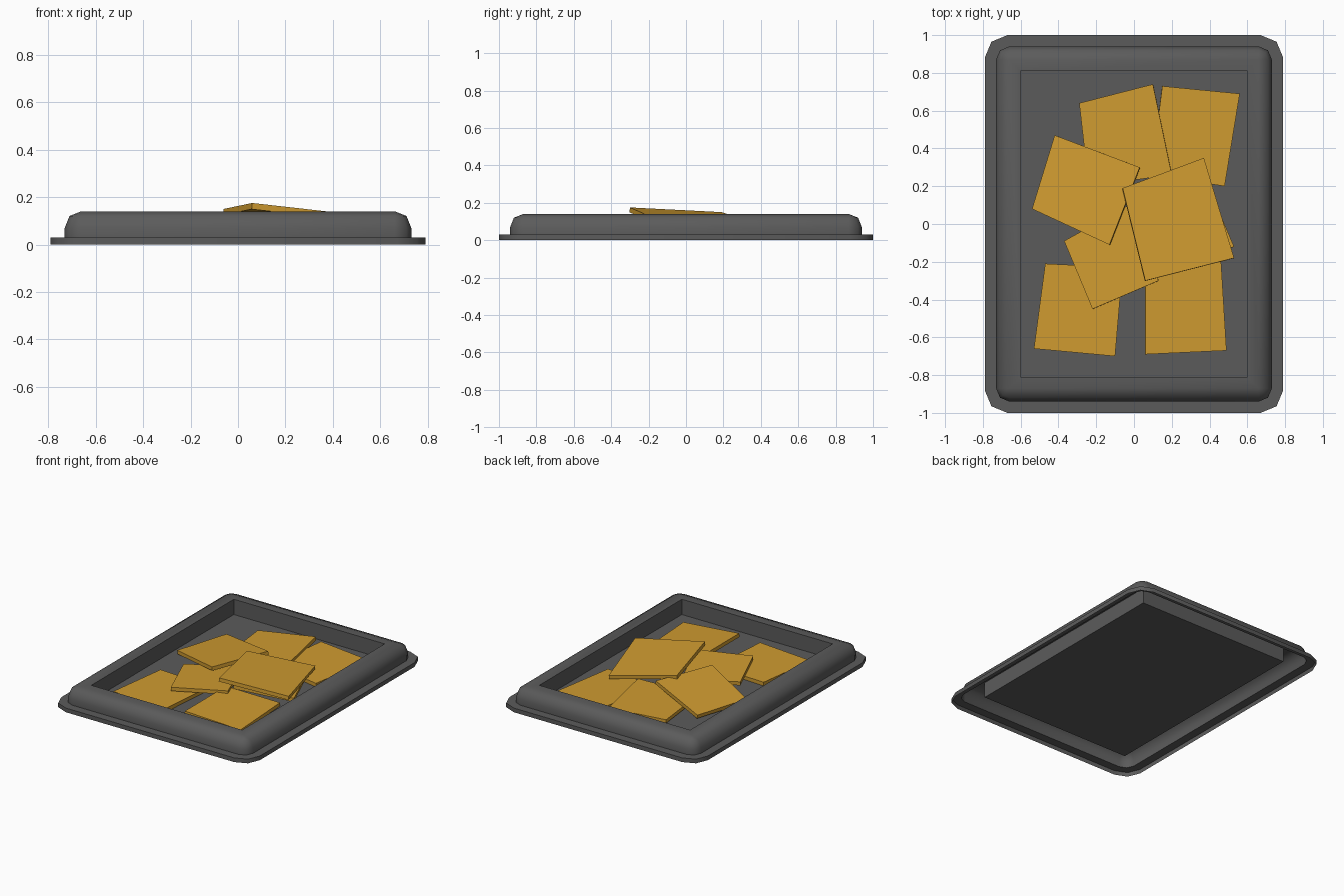
import bpy, bmesh, math
from mathutils import Vector

if "Cube" in bpy.data.objects:
    bpy.data.objects.remove(bpy.data.objects["Cube"])


def material(name, rgb):
    m = bpy.data.materials.new(name)
    m.diffuse_color = (*rgb, 1)
    m.use_nodes = True
    m.node_tree.nodes["Principled BSDF"].inputs["Base Color"].default_value = m.diffuse_color
    return m


DARK_GREY = material("dark grey", (0.105, 0.105, 0.105))
GOLD = material("golden orange", (0.63, 0.33, 0.03))


def make_object(name, bm, mat):
    mesh = bpy.data.meshes.new(name)
    bm.to_mesh(mesh)
    bm.free()
    ob = bpy.data.objects.new(name, mesh)
    bpy.context.collection.objects.link(ob)
    mesh.materials.append(mat)
    return ob


def rounded_loop(bm, hx, hy, r, z):
    """Rectangle with two-segment corners, counter-clockwise."""
    verts = []
    for k, (sx, sy) in enumerate([(1, 1), (-1, 1), (-1, -1), (1, -1)]):
        for j in range(3):
            a = math.radians(90 * k + 45 * j)
            verts.append(bm.verts.new((sx * (hx - r) + r * math.cos(a),
                                       sy * (hy - r) + r * math.sin(a), z)))
    return verts


# Tray: one pressed sheet, from the outer skirt over the rim to the sunken floor
sections = [  # half x, half y, corner radius, z
    (0.79, 1.00, 0.12, 0.00),
    (0.79, 1.00, 0.12, 0.03),
    (0.73, 0.94, 0.07, 0.03),
    (0.73, 0.94, 0.07, 0.07),
    (0.71, 0.92, 0.05, 0.12),
    (0.66, 0.87, 0.00, 0.14),
    (0.60, 0.81, 0.00, 0.14),
    (0.60, 0.81, 0.00, 0.03),
]
bm = bmesh.new()
loops = [rounded_loop(bm, *s) for s in sections]
for a, b in zip(loops, loops[1:]):
    for i in range(12):
        j = (i + 1) % 12
        bm.faces.new((a[i], a[j], b[j], b[i]))
bm.faces.new(loops[-1])
bmesh.ops.remove_doubles(bm, verts=bm.verts, dist=0.0005)
tray = make_object("tray", bm, DARK_GREY)
bpy.context.view_layer.objects.active = tray
tray.select_set(True)
bpy.ops.object.shade_smooth_by_angle(angle=math.radians(50))
tray.select_set(False)


def slice_plate(name, top, thickness=0.026):
    """Flat four-sided slice hanging below its four top corners."""
    top = [Vector(p) for p in top]
    n = (top[2] - top[0]).cross(top[3] - top[1]).normalized()
    if n.z < 0:
        n = -n
    bm = bmesh.new()
    t = [bm.verts.new(p) for p in top]
    b = [bm.verts.new(p - n * thickness) for p in top]
    bm.faces.new(t)
    bm.faces.new(b[::-1])
    for i in range(4):
        j = (i + 1) % 4
        bm.faces.new((t[i], b[i], b[j], t[j]))
    bmesh.ops.recalc_face_normals(bm, faces=bm.faces)
    return make_object(name, bm, GOLD)


# Loose slices piled in the tray, given by their top corners
slice_plate("slice_back_middle", [(-.29, .64, .065), (.10, .74, .085), (.20, .26, .085), (-.24, .20, .065)])
slice_plate("slice_back_right", [(.15, .73, .067), (.56, .69, .057), (.48, .20, .057), (.09, .26, .067)])
slice_plate("slice_left", [(-.42, .47, .068), (.03, .30, .13), (-.13, -.11, .13), (-.54, .08, .068)])
slice_plate("slice_front_left", [(-.47, -.21, .058), (-.53, -.66, .058), (-.10, -.70, .058), (-.06, -.23, .058)])
slice_plate("slice_front_right", [(.06, -.69, .085), (.49, -.67, .058), (.46, -.18, .058), (.06, -.22, .085)])
slice_plate("slice_middle", [(-.37, -.09, .08), (-.22, -.45, .09), (.13, -.30, .10), (-.03, .10, .085)])
slice_plate("slice_under_top", [(.53, -.12, .085), (.36, .28, .075), (.0, .12, .115), (.14, -.25, .125)])
slice_plate("slice_top", [(-.06, .19, .15), (.37, .35, .097), (.53, -.18, .122), (.06, -.30, .175)])
